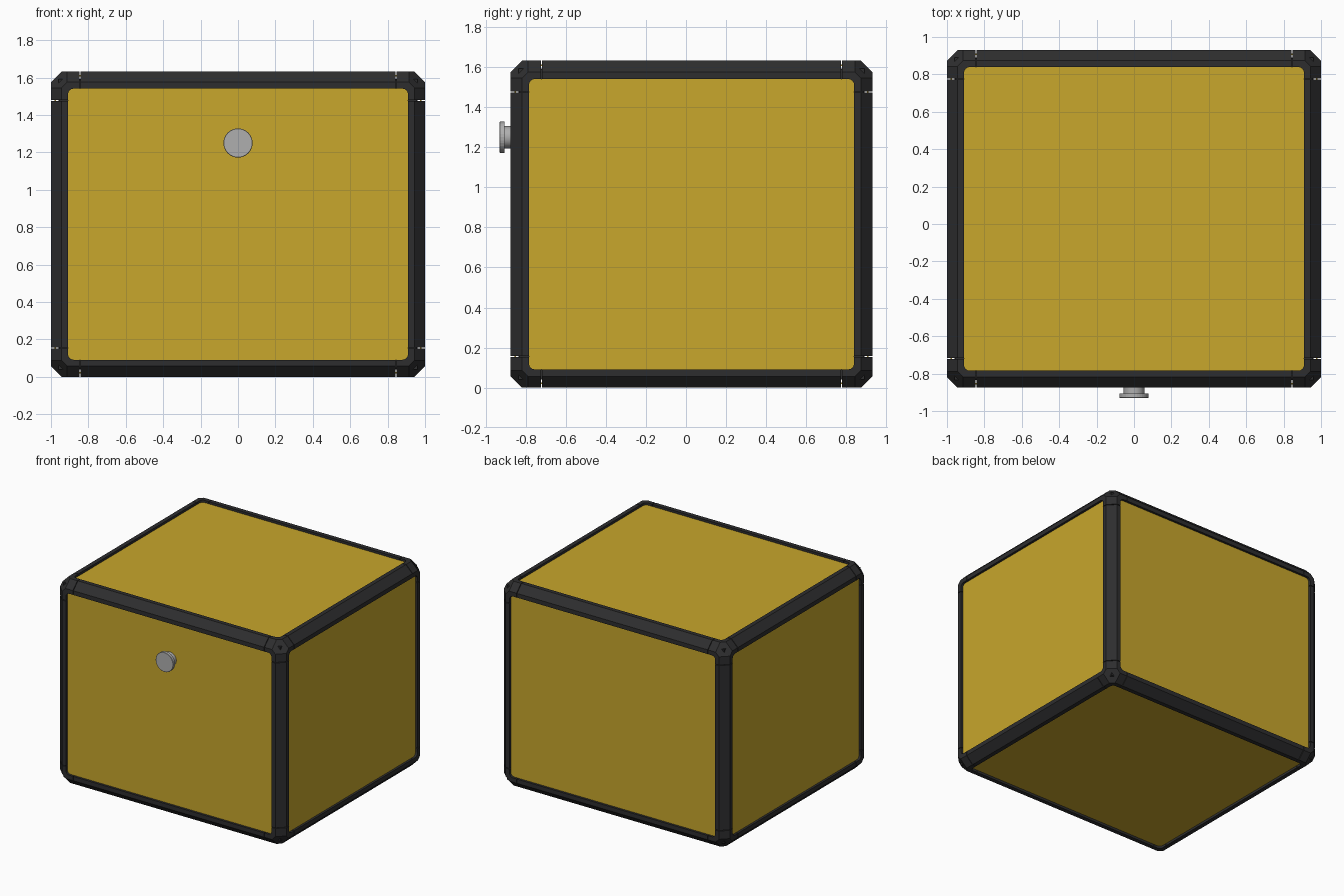
import bpy, bmesh, itertools
from math import pi
from mathutils import Vector, Matrix

if "Cube" in bpy.data.objects:
    bpy.data.objects.remove(bpy.data.objects["Cube"], do_unlink=True)

CENTER = Vector((0, 0.0275, 0.816))
HALF = Vector((1.0, 0.9025, 0.816))
CHAMFER, BORDER, RECESS, CORNER, SEAM = 0.057, 0.091, 0.02, 0.155, 0.005


def material(name, rgb, rough):
    m = bpy.data.materials.new(name)
    m.use_nodes = True
    m.diffuse_color = (*rgb, 1)
    bsdf = m.node_tree.nodes["Principled BSDF"]
    bsdf.inputs["Base Color"].default_value = (*rgb, 1)
    bsdf.inputs["Roughness"].default_value = rough
    return m


YELLOW = material("mustard yellow", (0.58, 0.385, 0.025), 0.5)
BLACK = material("soft black", (0.027, 0.027, 0.028), 0.6)
GREY = material("light grey", (0.43, 0.43, 0.43), 0.4)


def finish(name, bm, mat):
    bmesh.ops.recalc_face_normals(bm, faces=bm.faces)
    mesh = bpy.data.meshes.new(name)
    bm.to_mesh(mesh)
    bm.free()
    mesh.materials.append(mat)
    ob = bpy.data.objects.new(name, mesh)
    bpy.context.collection.objects.link(ob)
    return ob


def box(name, center, half, mat, round_axis=None, radius=0.03):
    """Box with optional rounded edges along one axis."""
    bm = bmesh.new()
    bmesh.ops.create_cube(bm, size=2)
    bmesh.ops.scale(bm, vec=half, verts=bm.verts)
    if round_axis is not None:
        edges = [e for e in bm.edges
                 if abs((e.verts[0].co - e.verts[1].co)[round_axis]) > 1e-5]
        bmesh.ops.bevel(bm, geom=edges, offset=radius, segments=4,
                        profile=0.5, affect='EDGES')
    bmesh.ops.translate(bm, vec=center, verts=bm.verts)
    return finish(name, bm, mat)


def cut(target, cutter):
    mod = target.modifiers.new("cut", 'BOOLEAN')
    mod.operation, mod.solver, mod.object = 'DIFFERENCE', 'EXACT', cutter
    bpy.context.view_layer.objects.active = target
    bpy.ops.object.modifier_apply(modifier=mod.name)
    bpy.data.objects.remove(cutter, do_unlink=True)


# Solid block with chamfered edges and clipped corners
bm = bmesh.new()
bmesh.ops.create_cube(bm, size=2)
bmesh.ops.scale(bm, vec=HALF, verts=bm.verts)
for signs in itertools.product((-1, 0, 1), repeat=3):
    d = Vector(signs)
    count = sum(map(abs, signs))
    if count < 2:
        continue
    depth = CHAMFER if count == 2 else 2 * CHAMFER + 0.03
    reach = sum(abs(s) * h for s, h in zip(signs, HALF)) - depth
    bmesh.ops.bisect_plane(bm, geom=bm.verts[:] + bm.edges[:] + bm.faces[:],
                           plane_co=d * reach / count, plane_no=d, clear_outer=True)
    bmesh.ops.holes_fill(bm, edges=[e for e in bm.edges if e.is_boundary], sides=0)
bmesh.ops.translate(bm, vec=CENTER, verts=bm.verts)
frame = finish("frame", bm, BLACK)

# Recess every side for its panel, and split the beams from the corners
names = (("right", "left"), ("front", "back"), ("bottom", "top"))
for axis in range(3):
    for i, sign in enumerate((-1, 1)):
        half = HALF - Vector((BORDER,) * 3)
        half[axis] = RECESS
        pos = CENTER.copy()
        pos[axis] += sign * HALF[axis]
        cut(frame, box("recess", pos, half, BLACK, axis))
        seam_half = HALF * 1.1
        seam_half[axis] = SEAM / 2
        pos = CENTER.copy()
        pos[axis] += sign * (HALF[axis] - CORNER)
        cut(frame, box("seam", pos, seam_half, BLACK))
        # Panel plate on the recess floor
        half[axis] = 0.004
        pos = CENTER.copy()
        pos[axis] += sign * (HALF[axis] - RECESS - 0.002)
        box(names[axis][i] + "_panel", pos, half, YELLOW, axis)

# Dark core behind the seams
box("inner_core", CENTER, HALF - Vector((0.04,) * 3), BLACK)


def disc(name, radius, y0, y1, sides, bevel):
    """Cylinder along y with softened rims."""
    bm = bmesh.new()
    bmesh.ops.create_cone(bm, cap_ends=True, segments=sides, radius1=radius,
                          radius2=radius, depth=y1 - y0)
    rims = [e for e in bm.edges if abs(e.verts[0].co.z - e.verts[1].co.z) < 1e-5]
    bmesh.ops.bevel(bm, geom=rims, offset=bevel, segments=1, affect='EDGES')
    bm.transform(Matrix.Translation((0, (y0 + y1) / 2, 1.25))
                 @ Matrix.Rotation(pi / 2, 4, 'X'))
    return finish(name, bm, GREY)


# Round front knob: stem and ridged cap
stem = disc("knob_stem", 0.055, -0.907, -0.85, 32, 0.002)
disc("knob_cap", 0.078, -0.93, -0.905, 32, 0.002)
bpy.ops.object.select_all(action='DESELECT')
stem.select_set(True)
bpy.context.view_layer.objects.active = stem
bpy.ops.object.shade_smooth_by_angle()
